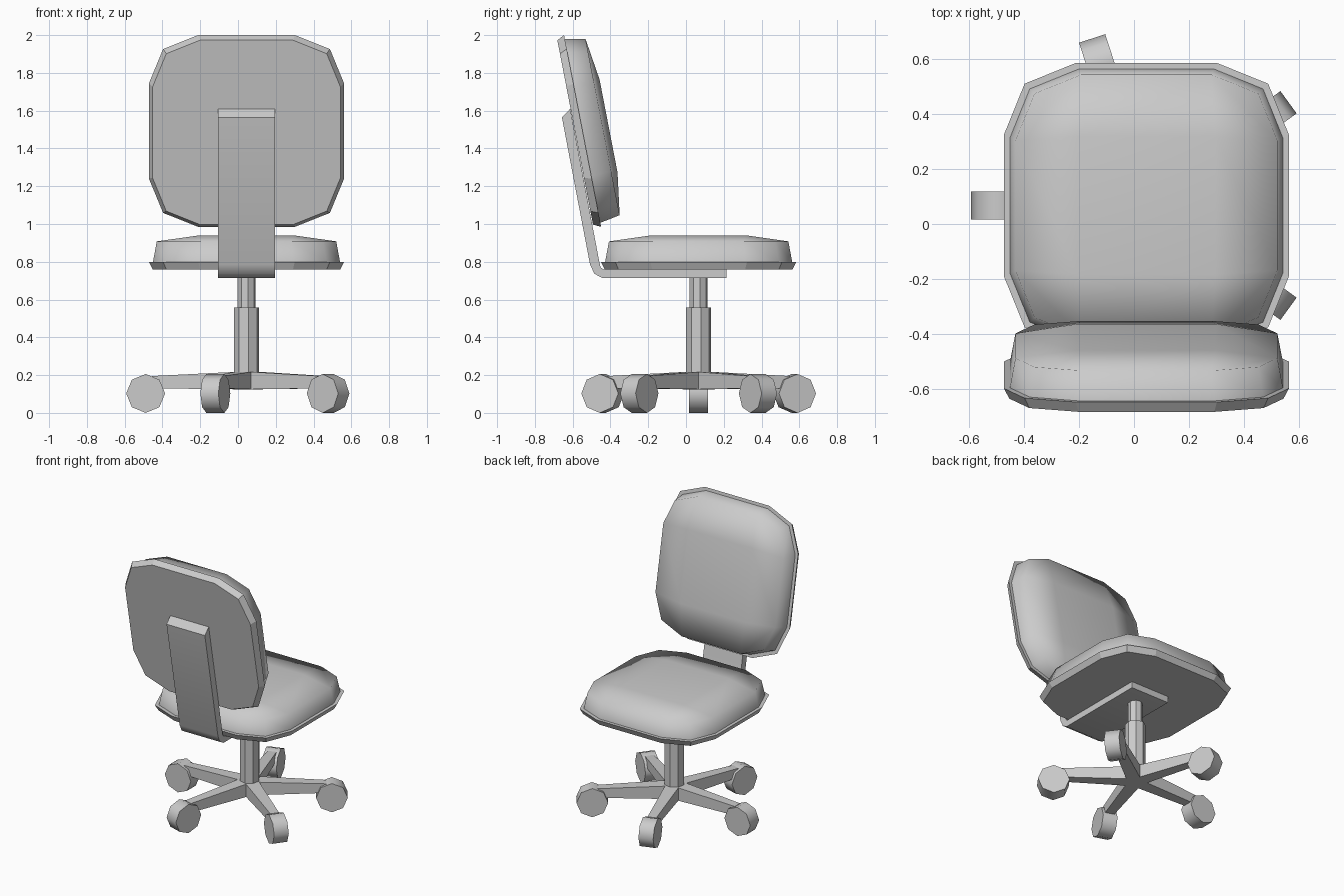
import bpy, bmesh
from math import radians, sin, cos, pi
from mathutils import Vector, Matrix

if "Cube" in bpy.data.objects:
    bpy.data.objects.remove(bpy.data.objects["Cube"])

CX, CY = 0.045, 0.067   # axis of the column
OUT = [(.255, .515), (.44, .44), (.515, .255)]   # one corner of the 12-sided outline


def make(name, verts, faces, smooth=None, matrix=None):
    me = bpy.data.meshes.new(name)
    me.from_pydata(verts, [], faces)
    bm = bmesh.new()
    bm.from_mesh(me)
    bmesh.ops.recalc_face_normals(bm, faces=bm.faces)
    bm.to_mesh(me)
    bm.free()
    ob = bpy.data.objects.new(name, me)
    bpy.context.collection.objects.link(ob)
    if matrix:
        ob.matrix_world = matrix
    if smooth:
        bpy.ops.object.select_all(action='DESELECT')
        ob.select_set(True)
        bpy.context.view_layer.objects.active = ob
        bpy.ops.object.shade_smooth_by_angle(angle=radians(smooth))
    return ob


def ring(half, z):
    s = half / .515
    pts = []
    for k in range(4):
        a = k * pi / 2
        for x, y in OUT:
            x, y = x * s, y * s
            pts.append((x * cos(a) + y * sin(a), -x * sin(a) + y * cos(a), z))
    return pts


def sides(n, a, b):
    return [(a + i, a + (i + 1) % n, b + (i + 1) % n, b + i) for i in range(n)]


def prism(name, n, r, z0, z1, matrix, smooth=None, phase=0.0):
    v = [(r * cos(phase + 2 * pi * i / n), r * sin(phase + 2 * pi * i / n), z)
         for z in (z0, z1) for i in range(n)]
    f = sides(n, 0, n) + [tuple(range(n)), tuple(range(n, 2 * n))]
    return make(name, v, f, smooth, matrix)


def pad(name, matrix):
    # backing plate with a flared edge
    make(name + "_plate", ring(.497, -.04) + ring(.517, 0),
         sides(12, 0, 12) + [tuple(range(12)), tuple(range(12, 24))], None, matrix)
    # cushion: side wall, then a raised square centre with four edges and four corners
    q = .25
    v = ring(.495, 0) + ring(.475, .108)
    v += [(q, q, .14), (q, -q, .14), (-q, -q, .14), (-q, q, .14)]
    f = sides(12, 0, 12) + [tuple(range(12)), (24, 25, 26, 27)]
    for k in range(4):
        a, b, c = 12 + 3 * k, 13 + 3 * k, 14 + 3 * k
        nxt = 12 + (3 * k + 3) % 12
        f += [(a, b, c, 24 + k), (24 + k, c, nxt, 24 + (k + 1) % 4)]
    make(name + "_cushion", v, f, 85, matrix)


# seat and tilted backrest
pad("seat", Matrix.Translation((CX, CY, .80)))
pad("backrest", Matrix.Translation((CX, -.5475, 1.4925)) @ Matrix.Rotation(radians(-79.05), 4, 'X'))

# bent bar joining seat and backrest
outline = [(.215, .715), (-.445, .715), (-.485, .737), (-.508, .785), (-.657, 1.565),
           (-.613, 1.61), (-.459, .80), (-.452, .77), (-.437, .76), (.215, .76)]
n = len(outline)
bar = [(x, y, z) for x in (CX - .152, CX + .152) for y, z in outline]
make("support_bar", bar, sides(n, 0, n) + [tuple(range(n)), tuple(range(n, 2 * n))], 45)

# telescopic column
axis = Matrix.Translation((CX, CY, 0))
prism("column_upper", 8, .048, .50, .73, axis, None, radians(10))
prism("column_lower", 8, .067, .15, .557, axis, None, radians(10))

# five-legged star base
verts, faces = [], []
for z_hub, z_end in ((.125, .13), (.217, .195)):
    for k in range(5):
        a = pi + k * 2 * pi / 5
        d, t = Vector((cos(a), sin(a))), Vector((-sin(a), cos(a)))
        v = a - pi / 5
        verts.append((.077 * cos(v), .077 * sin(v), z_hub))
        for s in (-1, 1):
            p = d * .5 + t * s * .03
            verts.append((p.x, p.y, z_end))
for o in (0, 15):
    faces.append(tuple(o + 3 * k for k in range(5)))
    faces += [(o + 3 * k, o + 3 * k + 1, o + 3 * k + 2, o + (3 * k + 3) % 15) for k in range(5)]
faces += sides(15, 0, 15)
make("star_base", verts, faces, None, axis)

# caster wheels, one at the end of each leg
for k in range(5):
    m = (axis @ Matrix.Rotation(pi + k * 2 * pi / 5, 4, 'Z')
         @ Matrix.Translation((.534, 0, .103)) @ Matrix.Rotation(pi / 2, 4, 'X'))
    prism("caster_%d" % (k + 1), 8, .103, -.05, .05, m, 50)
